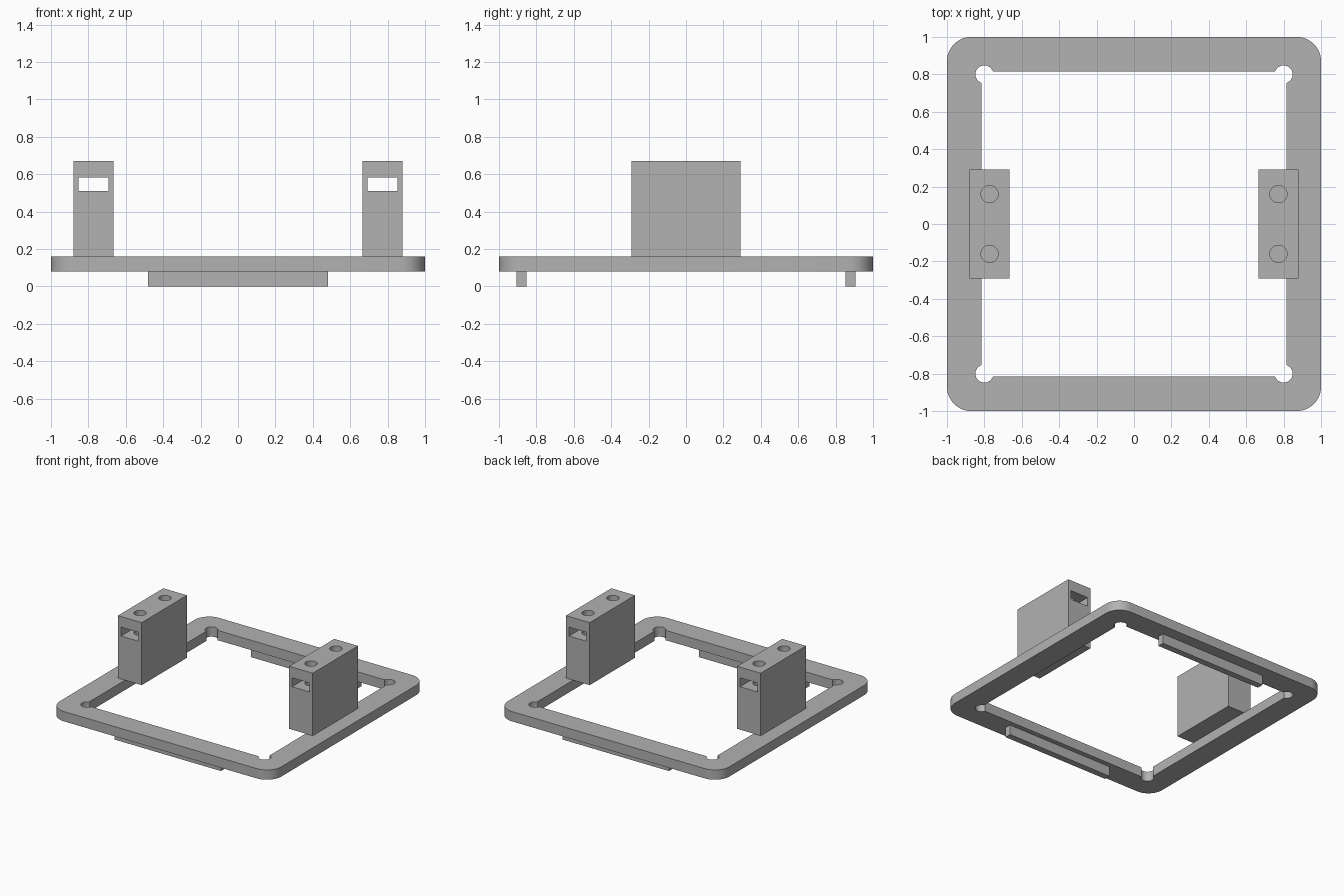
import bpy
import bmesh
from math import cos, sin, pi, radians

cube = bpy.data.objects.get("Cube")
if cube:
    bpy.data.objects.remove(cube, do_unlink=True)

grey = bpy.data.materials.new("matte grey")
grey.use_nodes = True
GREY = (0.445, 0.445, 0.445, 1)
grey.diffuse_color = GREY
grey.node_tree.nodes["Principled BSDF"].inputs["Base Color"].default_value = GREY


def arc(cx, cy, r, start, sweep, steps):
    return [(cx + r * cos(start + sweep * i / steps), cy + r * sin(start + sweep * i / steps))
            for i in range(steps + 1)]


def circle(cx, cy, r):
    return arc(cx, cy, r, 0, 2 * pi, 40)[:-1]


def rounded_square(half, r):
    c = half - r
    corners = [(c, c), (-c, c), (-c, -c), (c, -c)]
    return [p for i, (x, y) in enumerate(corners) for p in arc(x, y, r, i * pi / 2, pi / 2, 12)]


def rectangle(x0, x1, y0, y1):
    return [(x0, y0), (x1, y0), (x1, y1), (x0, y1)]


def prism(name, outline, z0, z1):
    """Solid made by raising a flat outline from z0 to z1."""
    bm = bmesh.new()
    base = bm.faces.new([bm.verts.new((x, y, z0)) for x, y in outline])
    top = bmesh.ops.extrude_face_region(bm, geom=[base])["geom"]
    bmesh.ops.translate(bm, verts=[g for g in top if isinstance(g, bmesh.types.BMVert)],
                        vec=(0, 0, z1 - z0))
    bmesh.ops.recalc_face_normals(bm, faces=bm.faces)
    mesh = bpy.data.meshes.new(name)
    bm.to_mesh(mesh)
    bm.free()
    mesh.materials.append(grey)
    obj = bpy.data.objects.new(name, mesh)
    bpy.context.collection.objects.link(obj)
    return obj


def select(obj):
    bpy.ops.object.select_all(action='DESELECT')
    obj.select_set(True)
    bpy.context.view_layer.objects.active = obj


def cut(target, cutter):
    cutter.hide_render = True
    mod = target.modifiers.new("cut", 'BOOLEAN')
    mod.operation = 'DIFFERENCE'
    mod.solver = 'EXACT'
    mod.object = cutter
    select(target)
    bpy.ops.object.modifier_apply(modifier=mod.name)
    bpy.data.objects.remove(cutter, do_unlink=True)


def smooth(obj):
    select(obj)
    bpy.ops.object.shade_smooth_by_angle(angle=radians(30))


# Square frame with rounded corners, open middle and round corner reliefs
frame = prism("frame", rounded_square(1, 0.13), 0.08, 0.16)
cut(frame, prism("opening", rounded_square(0.815, 0.07), 0, 0.3))
for sx in (-1, 1):
    for sy in (-1, 1):
        cut(frame, prism("corner_relief", circle(0.8 * sx, 0.8 * sy, 0.048), 0, 0.3))
smooth(frame)

# Upright blocks with a through slot and two blind screw holes
for side, s in (("left", 1), ("right", -1)):
    cx = 0.772 * s
    block = prism(side + "_block", rectangle(cx - 0.107, cx + 0.107, -0.292, 0.292), 0.16, 0.67)
    cut(block, prism("slot", rectangle(cx - 0.08, cx + 0.08, -0.4, 0.4), 0.51, 0.583))
    for y in (-0.16, 0.16):
        cut(block, prism("screw_hole", circle(cx, y, 0.046), 0.3, 0.8))
    smooth(block)

# Locating rails under the front and back bars
for end, s in (("back", 1), ("front", -1)):
    y = 0.88 * s
    prism(end + "_rail", rectangle(-0.48, 0.48, y - 0.026, y + 0.026), 0, 0.08)
